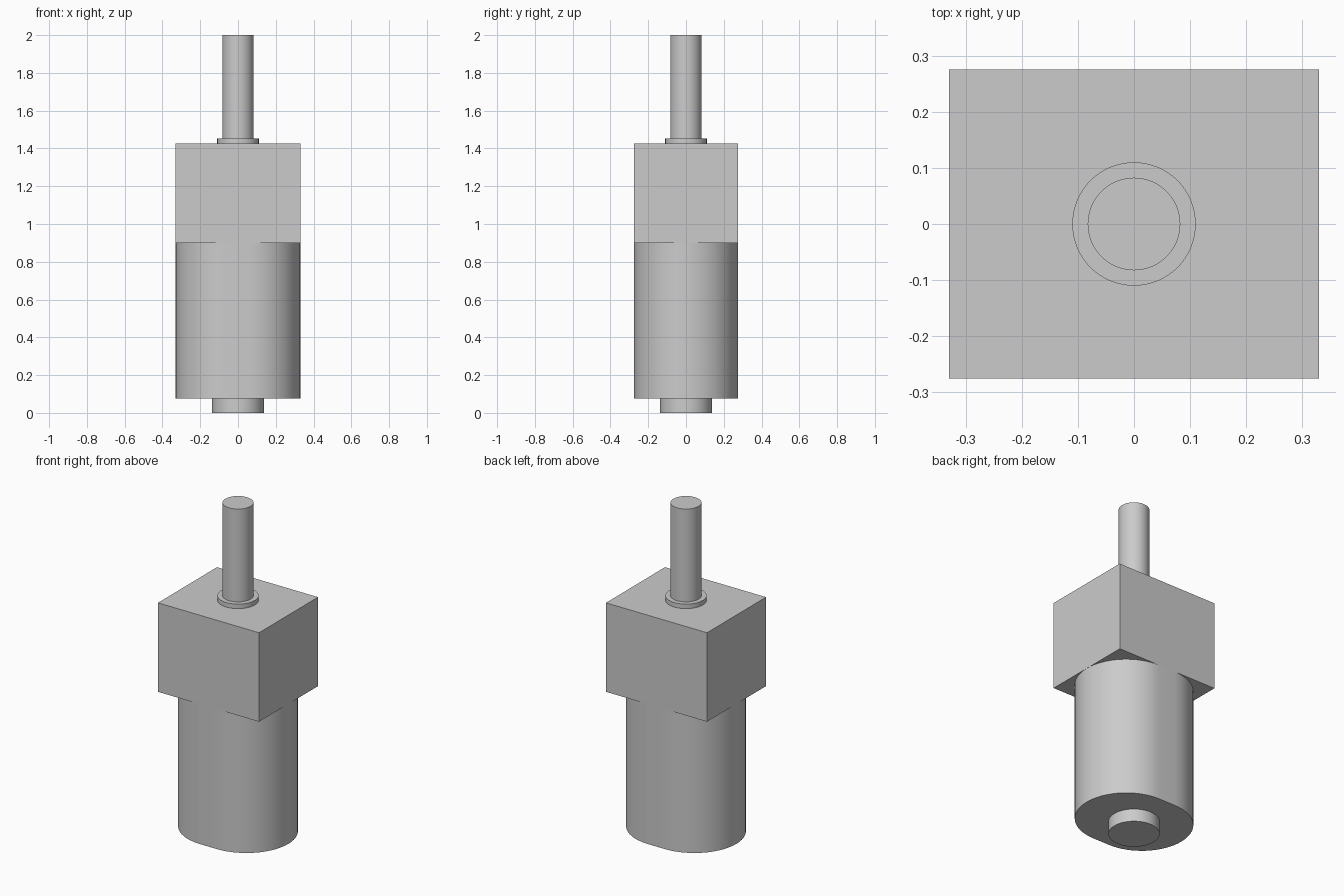
import bpy
import bmesh
import math

cube = bpy.data.objects.get("Cube")
if cube:
    bpy.data.objects.remove(cube, do_unlink=True)

grey = bpy.data.materials.new("plain grey")
grey.use_nodes = True
colour = (0.6, 0.6, 0.6, 1.0)
grey.diffuse_color = colour
grey.node_tree.nodes["Principled BSDF"].inputs["Base Color"].default_value = colour


def extrude_profile(name, points, z0, z1):
    """Closed prism from a flat outline, with smooth curved walls."""
    bm = bmesh.new()
    base = bm.faces.new([bm.verts.new((x, y, z0)) for x, y in points])
    grown = bmesh.ops.extrude_face_region(bm, geom=[base], use_keep_orig=True)
    for v in grown["geom"]:
        if isinstance(v, bmesh.types.BMVert):
            v.co.z = z1
    bmesh.ops.recalc_face_normals(bm, faces=bm.faces[:])
    mesh = bpy.data.meshes.new(name)
    bm.to_mesh(mesh)
    bm.free()
    mesh.materials.append(grey)
    obj = bpy.data.objects.new(name, mesh)
    bpy.context.collection.objects.link(obj)
    bpy.ops.object.select_all(action="DESELECT")
    obj.select_set(True)
    bpy.context.view_layer.objects.active = obj
    bpy.ops.object.shade_smooth_by_angle(angle=math.radians(30))
    return obj


def slot(radius, half_flat=0.0, steps=32):
    """Two half circles joined by straight flats; a circle when half_flat is 0."""
    points = []
    for side, start in ((1, -math.pi / 2), (-1, math.pi / 2)):
        count = steps + 1 if half_flat else steps
        for i in range(count):
            a = start + math.pi * i / steps
            points.append((side * half_flat + radius * math.cos(a), radius * math.sin(a)))
    return points


HALF_X, HALF_Y = 0.33, 0.275
box = [(-HALF_X, -HALF_Y), (HALF_X, -HALF_Y), (HALF_X, HALF_Y), (-HALF_X, HALF_Y)]

# Motor can with rear bearing stub
extrude_profile("rear_bearing", slot(0.137), 0.0, 0.075)
extrude_profile("motor_can", slot(HALF_Y, HALF_X - HALF_Y), 0.075, 0.9)

# Gearbox with output collar and shaft
extrude_profile("gearbox", box, 0.9, 1.425)
extrude_profile("shaft_collar", slot(0.11), 1.425, 1.452)
extrude_profile("output_shaft", slot(0.0825), 1.452, 2.0)
